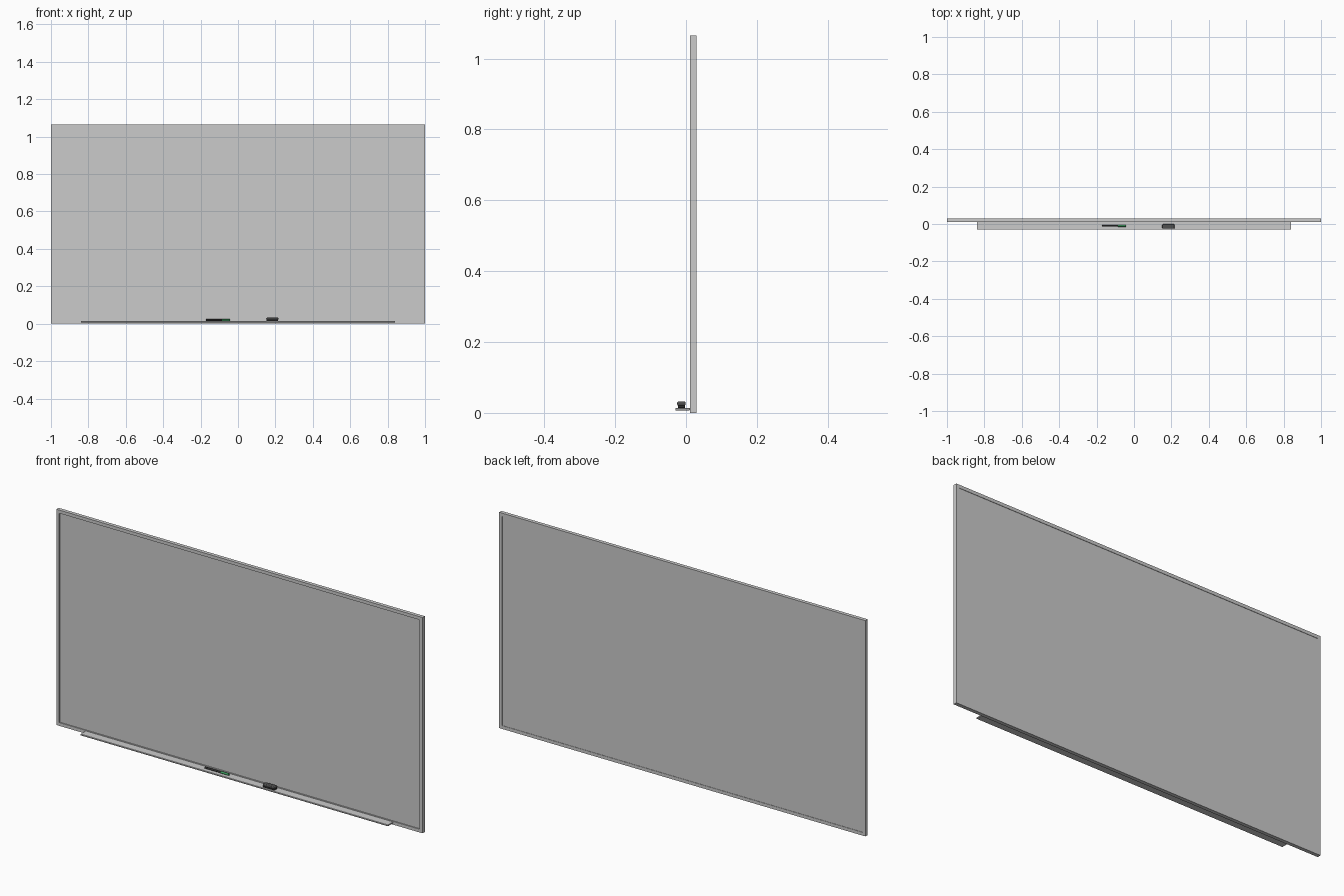
import bpy, math

if "Cube" in bpy.data.objects:
    bpy.data.objects.remove(bpy.data.objects["Cube"])

def mat(name, color):
    m = bpy.data.materials.new(name)
    m.diffuse_color = (*color, 1)
    m.use_nodes = True
    m.node_tree.nodes["Principled BSDF"].inputs["Base Color"].default_value = m.diffuse_color
    return m

def box(name, lo, hi, bevel=0, segments=2, material=None):
    bpy.ops.mesh.primitive_cube_add(size=1, location=[(a + b) / 2 for a, b in zip(lo, hi)])
    o = bpy.context.object
    o.name = name
    o.scale = [b - a for a, b in zip(lo, hi)]
    bpy.ops.object.transform_apply(location=False, rotation=False, scale=True)
    if bevel:
        m = o.modifiers.new("bevel", 'BEVEL')
        m.width, m.segments = bevel, segments
    if material:
        o.data.materials.append(material)
    return o

def rod(name, x0, x1, r, y, z, material):
    bpy.ops.mesh.primitive_cylinder_add(vertices=20, radius=r, depth=x1 - x0,
        location=((x0 + x1) / 2, y, z), rotation=(0, math.pi / 2, 0))
    o = bpy.context.object
    o.name = name
    o.data.materials.append(material)
    bpy.ops.object.shade_smooth_by_angle()

W, H, F = 1.0, 1.065, 0.016
Y0, Y1 = 0.011, 0.029

# Mitred frame: four-sided loop of rectangular sections
corners = [(-1, 0), (1, 0), (1, 1), (-1, 1)]
verts = []
for sx, t in corners:
    for inset, y in ((0, Y0), (F, Y0), (F, Y1), (0, Y1)):
        verts.append((sx * (W - inset), y, H - inset if t else inset))
faces = []
for c in range(4):
    d = (c + 1) % 4
    for k in range(4):
        n = (k + 1) % 4
        faces.append((c * 4 + k, d * 4 + k, d * 4 + n, c * 4 + n))
me = bpy.data.meshes.new("frame")
me.from_pydata(verts, [], [f[::-1] for f in faces])
bpy.context.collection.objects.link(bpy.data.objects.new("frame", me))

# Writing panel, recessed inside the frame
box("writing_panel", (-W + F, 0.016, F), (W - F, 0.027, H - F))

# Pen tray
box("pen_tray", (-0.84, -0.03, 0.007), (0.84, Y0, 0.014), 0.001, 1)

# Marker: barrel and green cap
black = mat("black", (0.04, 0.04, 0.04))
green = mat("green", (0.05, 0.35, 0.12))
py, pz = -0.01, 0.0195
rod("marker_barrel", -0.172, -0.085, 0.0045, py, pz, black)
rod("marker_cap", -0.085, -0.042, 0.0053, py, pz, green)

# Eraser: felt pad below a rounded grip
grey = mat("dark_grey", (0.08, 0.08, 0.08))
box("eraser_felt", (0.153, -0.023, 0.014), (0.215, -0.003, 0.021), 0.001, 1, black)
box("eraser_grip", (0.151, -0.025, 0.0205), (0.217, -0.001, 0.032), 0.004, 3, grey)
